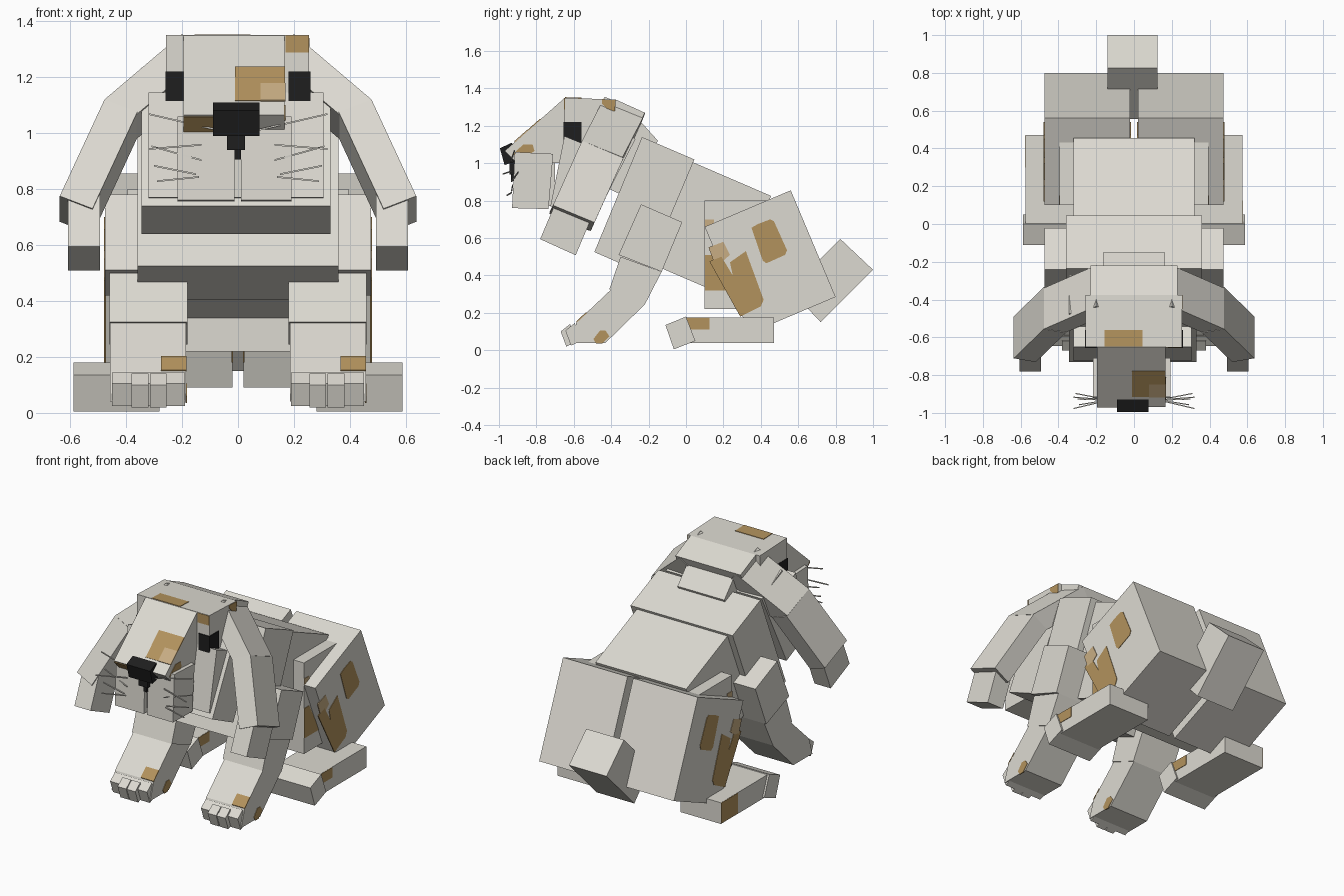
import bpy
from mathutils import Vector


def material(name, rgb):
    m = bpy.data.materials.new(name)
    m.diffuse_color = (*rgb, 1)
    return m


FUR = material("fur_white", (0.72, 0.70, 0.64))
BROWN = material("patch_brown", (0.45, 0.29, 0.11))
TAN = material("patch_tan", (0.58, 0.42, 0.23))
BLACK = material("nose_black", (0.013, 0.013, 0.013))


def mesh(name, verts, faces, mat):
    me = bpy.data.meshes.new(name)
    me.from_pydata(verts, [], faces)
    me.materials.append(mat)
    ob = bpy.data.objects.new(name, me)
    bpy.context.collection.objects.link(ob)
    # consistent outward normals
    import bmesh
    bm = bmesh.new()
    bm.from_mesh(me)
    bmesh.ops.recalc_face_normals(bm, faces=bm.faces)
    bm.to_mesh(me)
    bm.free()
    return ob


def prism(name, x0, x1, profile, mat=FUR, mirror=False):
    """Extrude a side profile of (y, z) points from x0 to x1."""
    n = len(profile)
    for s, tag in ((1, "_right"), (-1, "_left")) if mirror else ((1, ""),):
        verts = [(s * x, y, z) for x in (x0, x1) for y, z in profile]
        faces = [tuple(range(n)), tuple(range(n, 2 * n))]
        faces += [(i, (i + 1) % n, n + (i + 1) % n, n + i) for i in range(n)]
        mesh(name + tag, verts, faces, mat)


def rect(y0, y1, z0, z1):
    return [(y0, z0), (y1, z0), (y1, z1), (y0, z1)]


def slab(name, corner, w, d, l):
    """Slanted box from a corner and three edge vectors, on both sides."""
    c, w, d, l = map(Vector, (corner, w, d, l))
    pts = [c + i * w + j * d + k * l for i in (0, 1) for j in (0, 1) for k in (0, 1)]
    faces = [(0, 1, 3, 2), (4, 6, 7, 5), (0, 4, 5, 1), (2, 3, 7, 6), (0, 2, 6, 4), (1, 5, 7, 3)]
    for s, tag in ((-1, "_right"), (1, "_left")):
        mesh(name + tag, [(s * p.x, p.y, p.z) for p in pts], faces, FUR)


def patch(name, x, profile, mat=BROWN):
    """Thin plate on a side face; sits just proud of x."""
    prism(name, x - 0.003, x + 0.003, profile, mat)


# Torso
prism("body", -0.32, 0.32, [(-0.23, 1.12), (0.455, 0.825), (0.225, 0.285), (-0.46, 0.58)])
prism("chest", -0.36, 0.36, [(-0.235, 1.14), (0.045, 1.02), (-0.215, 0.405), (-0.49, 0.525)])
prism("hip", -0.395, 0.395, rect(0.10, 0.44, 0.22, 0.80))
prism("tail", -0.14, 0.125, [(0.825, 0.595), (1.0, 0.43), (0.72, 0.15), (0.555, 0.325)])

# Hind legs
prism("thigh", 0.02, 0.475, [(0.10, 0.66), (0.56, 0.855), (0.80, 0.285), (0.34, 0.09)], mirror=True)
prism("hind_foot", 0.29, 0.575, rect(0.0, 0.47, 0.04, 0.175), mirror=True)
prism("hind_toes", 0.28, 0.587, [(-0.11, 0.135), (0.0, 0.18), (0.05, 0.05), (-0.065, 0.005)], mirror=True)

# Front legs
prism("upper_arm", 0.19, 0.475, [(-0.24, 0.78), (-0.02, 0.685), (-0.13, 0.42), (-0.36, 0.51)], mirror=True)
prism("forearm", 0.18, 0.46, [(-0.35, 0.50), (-0.13, 0.42), (-0.22, 0.245), (-0.41, 0.325)], mirror=True)
prism("lower_arm", 0.185, 0.457,
      [(-0.40, 0.325), (-0.22, 0.245), (-0.43, 0.04), (-0.62, 0.04), (-0.585, 0.15)], mirror=True)
paw = [(-0.645, 0.105), (-0.595, 0.145), (-0.56, 0.05), (-0.615, 0.025)]
prism("paw", 0.19, 0.45, paw, mirror=True)
for i, x in enumerate((0.255, 0.32)):
    prism(f"middle_toe_{i}", x, x + 0.06, [(y - 0.025, z - 0.005) for y, z in paw], mirror=True)

# Neck and head
prism("neck", -0.165, 0.165, [(-0.245, 1.225), (-0.15, 1.12), (-0.30, 0.81), (-0.51, 0.91)])
prism("ruff", -0.345, 0.33, [(-0.475, 1.235), (-0.27, 1.13), (-0.52, 0.64), (-0.73, 0.74)])
prism("back_head", -0.23, 0.23, [(-0.375, 1.34), (-0.22, 1.27), (-0.41, 0.86), (-0.59, 0.94)])
prism("head", -0.257, 0.253, [(-0.65, 1.35), (-0.375, 1.34), (-0.40, 1.05), (-0.65, 1.09)])
prism("cheeks", -0.32, 0.305, [(-0.65, 1.145), (-0.49, 1.08), (-0.55, 0.74), (-0.725, 0.77)])
prism("snout", -0.195, 0.167, [(-0.65, 1.348), (-0.97, 1.065), (-0.91, 1.005), (-0.60, 1.0)])

# Muzzle halves with a centre gap
for tag, x0, x1 in (("left", -0.217, -0.013), ("right", 0.01, 0.192)):
    prism("muzzle_" + tag, x0, x1, [(-0.93, 0.76), (-0.735, 0.755), (-0.71, 1.05), (-0.915, 1.06)])
prism("muzzle_core", -0.02, 0.02, rect(-0.90, -0.70, 0.77, 1.03))

# Nose, lip and eyes
prism("nose", -0.09, 0.077, [(-0.995, 1.08), (-0.93, 1.11), (-0.91, 1.01), (-0.97, 0.99)], BLACK)
prism("nose_stem", -0.04, 0.025, rect(-0.945, -0.90, 0.94, 1.02), BLACK)
prism("lip", -0.013, 0.01, rect(-0.935, -0.90, 0.905, 0.95), BLACK)
prism("eye", 0.18, 0.259, rect(-0.656, -0.56, 1.10, 1.22), BLACK, mirror=True)

# Drooping ears in three segments
slab("ear_base", (-0.20, -0.435, 1.355), (0.082, -0.033, -0.081), (0, 0.217, -0.088), (-0.277, -0.121, -0.235))
slab("ear_middle", (-0.477, -0.556, 1.12), (0.117, -0.02, -0.045), (0, 0.222, -0.092), (-0.16, -0.155, -0.345))
slab("ear_tip", (-0.607, -0.78, 0.594), (0.114, 0, 0), (0, 0.19, -0.086), (0, 0.085, 0.2))

# Whiskers
for i, (a, za, ya, b, zb, yb) in enumerate((
        (0.06, 1.005, -0.94, 0.32, 1.065, -0.92),
        (0.13, 0.955, -0.935, 0.32, 0.94, -0.98),
        (0.13, 0.90, -0.935, 0.31, 0.95, -0.90),
        (0.14, 0.84, -0.935, 0.29, 0.825, -0.96),
        (0.15, 0.85, -0.935, 0.30, 0.88, -0.93))):
    slab(f"whisker_{i}", (-a, ya, za), (0, 0, 0.006), (0, 0.006, 0), (a - b, yb - ya, zb - za))

# Thigh and hip patches, on the outer and inner thigh faces
spot_high = [(0.35, 0.655), (0.385, 0.675), (0.45, 0.70), (0.47, 0.69), (0.54, 0.535), (0.53, 0.51), (0.43, 0.465), (0.41, 0.48)]
spot_low = [(0.125, 0.475), (0.19, 0.50), (0.25, 0.40), (0.235, 0.47), (0.32, 0.53), (0.415, 0.27), (0.40, 0.235), (0.29, 0.18)]
spot_tan = [(0.12, 0.55), (0.20, 0.58), (0.235, 0.51), (0.20, 0.48), (0.15, 0.47)]
for i, x in enumerate((0.475, -0.475, 0.02, -0.02)):
    patch(f"thigh_patch_high_{i}", x, spot_high)
    patch(f"thigh_patch_low_{i}", x, spot_low)
    patch(f"thigh_patch_tan_{i}", x, spot_tan, TAN)
for i, x in enumerate((0.395, -0.395)):
    patch(f"hip_patch_{i}", x, [(0.102, 0.32), (0.102, 0.51), (0.15, 0.51), (0.25, 0.32)])
    patch(f"hip_patch_tan_{i}", x, [(0.102, 0.66), (0.102, 0.70), (0.15, 0.70), (0.15, 0.66)], TAN)

# Foot and leg patches
for i, x in enumerate((0.575, -0.29)):
    patch(f"foot_patch_front_{i}", x, rect(0.0, 0.125, 0.11, 0.174))
for i, x in enumerate((0.29, -0.575)):
    patch(f"foot_patch_rear_{i}", x, rect(0.30, 0.469, 0.045, 0.174))
for i, x in enumerate((0.457, -0.185)):
    patch(f"leg_patch_side_{i}", x, [(-0.495, 0.06), (-0.46, 0.105), (-0.43, 0.105), (-0.41, 0.075), (-0.45, 0.035), (-0.48, 0.035)])
    prism(f"leg_patch_front_{i}", x - 0.09, x + 0.001, [(-0.534, 0.204), (-0.587, 0.154), (-0.584, 0.148), (-0.53, 0.198)], BROWN)

# Face and crown patches
prism("snout_patch", -0.01, 0.168, [(-0.78, 1.238), (-0.916, 1.117), (-0.912, 1.113), (-0.776, 1.234)], BROWN)
prism("snout_patch_tan", 0.08, 0.169, [(-0.85, 1.178), (-0.918, 1.118), (-0.914, 1.112), (-0.846, 1.172)], TAN)
patch("snout_side_patch", 0.167, [(-0.93, 1.045), (-0.87, 1.10), (-0.82, 1.10), (-0.81, 1.065), (-0.84, 1.045)])
prism("snout_under_patch", -0.195, -0.09, [(-0.968, 1.06), (-0.912, 1.004), (-0.914, 1.0), (-0.971, 1.057)], BROWN)
prism("crown_patch", -0.155, 0.045, [(-0.648, 1.347), (-0.56, 1.344), (-0.56, 1.35), (-0.648, 1.353)], BROWN)
patch("temple_patch", 0.253, [(-0.45, 1.34), (-0.376, 1.337), (-0.38, 1.28), (-0.41, 1.28), (-0.45, 1.32)])
prism("brow_patch", 0.17, 0.254, rect(-0.653, -0.648, 1.287, 1.348), BROWN)
